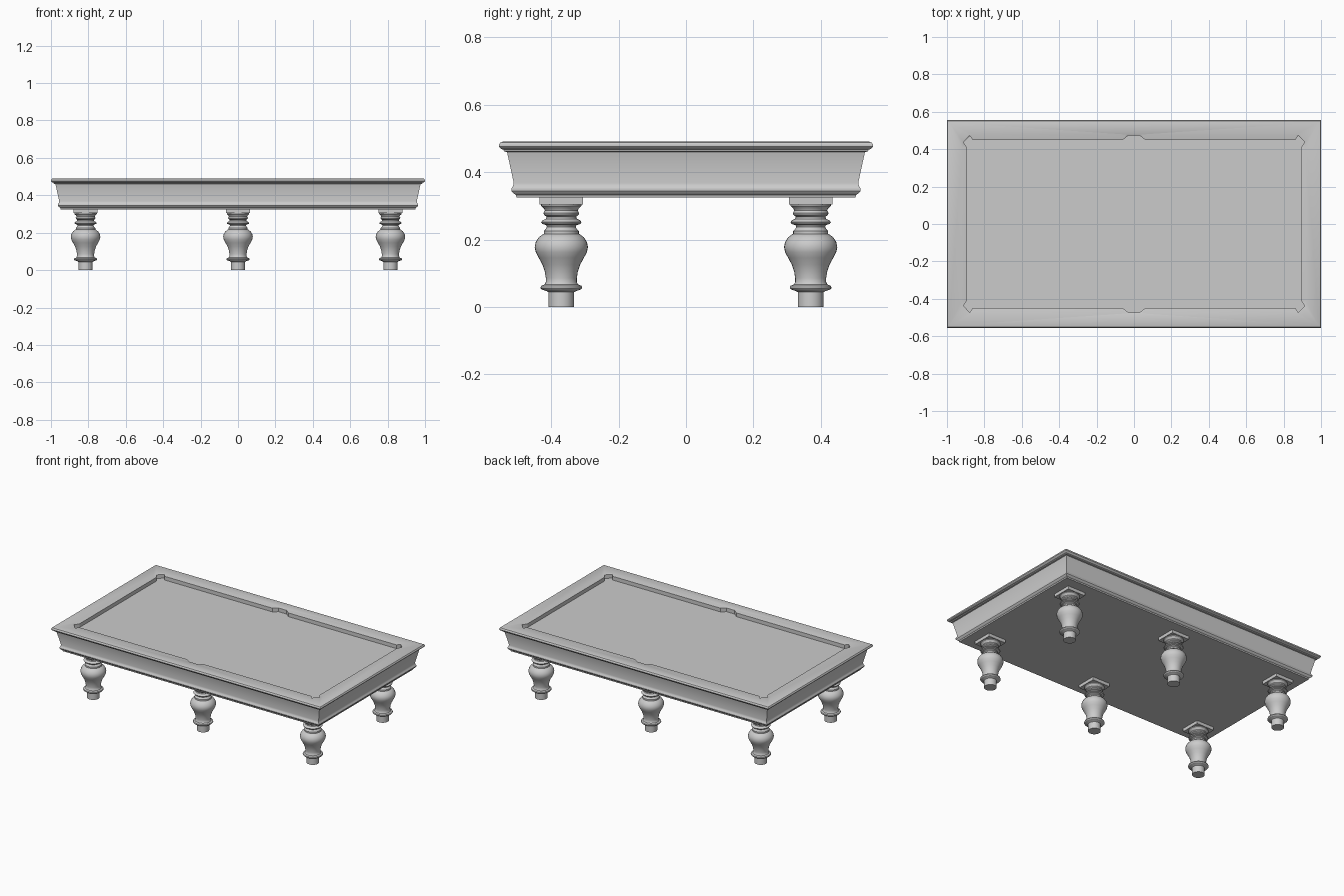
import bpy, bmesh, math

cube = bpy.data.objects.get("Cube")
if cube:
    bpy.data.objects.remove(cube, do_unlink=True)

grey = bpy.data.materials.new("plain_grey")
grey.use_nodes = True
grey.diffuse_color = (0.6, 0.6, 0.6, 1)
grey.node_tree.nodes["Principled BSDF"].inputs["Base Color"].default_value = (0.6, 0.6, 0.6, 1)


def finish(bm, name, location=(0, 0, 0)):
    bmesh.ops.recalc_face_normals(bm, faces=bm.faces)
    mesh = bpy.data.meshes.new(name)
    bm.to_mesh(mesh)
    bm.free()
    mesh.materials.append(grey)
    obj = bpy.data.objects.new(name, mesh)
    bpy.context.collection.objects.link(obj)
    obj.location = location
    bpy.ops.object.select_all(action="DESELECT")
    obj.select_set(True)
    bpy.context.view_layer.objects.active = obj
    bpy.ops.object.shade_smooth_by_angle(angle=math.radians(32))
    return obj


def add_loop(bm, points, z):
    return [bm.verts.new((x, y, z)) for x, y in points]


def bridge(bm, a, b):
    n = len(a)
    for i in range(n):
        j = (i + 1) % n
        bm.faces.new((a[i], a[j], b[j], b[i]))


def mirrored(quarter):
    """Closed outline from one quarter, running from the x middle to the y middle."""
    right = quarter + [(x, -y) for x, y in reversed(quarter)]
    return right + [(-x, -y) for x, y in right]


# Table body: rectangular sweep of the cabinet and rail moulding
LENGTH_EXTRA = 0.445
BODY = [(0.503, 0.325), (0.505, 0.333), (0.513, 0.338), (0.518, 0.345),
        (0.518, 0.352), (0.514, 0.358), (0.511, 0.368), (0.531, 0.460),
        (0.540, 0.462), (0.542, 0.467), (0.550, 0.470), (0.555, 0.476),
        (0.555, 0.482), (0.551, 0.488), (0.543, 0.491)]
bm = bmesh.new()
loops = []
for half, z in BODY:
    x = half + LENGTH_EXTRA
    loops.append(add_loop(bm, [(x, half), (x, -half), (-x, -half), (-x, half)], z))
for lower, upper in zip(loops, loops[1:]):
    bridge(bm, lower, upper)
bm.faces.new(loops[0])

# Rail opening, sloping cushions with pocket mouths, and playing bed
RAIL = [(0.030, 0.478), (0.045, 0.478), (0.865, 0.478),
        (0.882, 0.476), (0.916, 0.442), (0.920, 0.410)]
NOSE = [(0.030, 0.474), (0.060, 0.450), (0.862, 0.450),
        (0.878, 0.472), (0.912, 0.438), (0.892, 0.408)]
rail = add_loop(bm, mirrored(RAIL), 0.491)
nose = add_loop(bm, mirrored(NOSE), 0.487)
bed = add_loop(bm, mirrored(NOSE), 0.462)
bridge(bm, rail, nose)
bridge(bm, nose, bed)
bm.faces.new(bed)


def loop_edges(loop):
    edges = []
    for a, b in zip(loop, loop[1:] + loop[:1]):
        edges.append(bm.edges.get((a, b)) or bm.edges.new((a, b)))
    return edges


bmesh.ops.triangle_fill(bm, use_beauty=True, use_dissolve=False,
                        edges=loop_edges(loops[-1]) + loop_edges(rail))
finish(bm, "table_body")

# Turned leg profile as radius and height
LEG = [(0.038, 0.000), (0.038, 0.044), (0.045, 0.048), (0.058, 0.052),
       (0.062, 0.057), (0.060, 0.063), (0.050, 0.067), (0.046, 0.074),
       (0.046, 0.086), (0.049, 0.105), (0.056, 0.126), (0.067, 0.146),
       (0.076, 0.163), (0.079, 0.178), (0.076, 0.193), (0.067, 0.207),
       (0.055, 0.216), (0.052, 0.217), (0.052, 0.226), (0.047, 0.230),
       (0.043, 0.238), (0.045, 0.243), (0.057, 0.247), (0.060, 0.252),
       (0.056, 0.257), (0.046, 0.262), (0.044, 0.268), (0.051, 0.273),
       (0.053, 0.279), (0.049, 0.286), (0.051, 0.292), (0.060, 0.300),
       (0.060, 0.308)]
SIDES = 32


def make_leg(name, x, y):
    bm = bmesh.new()
    rings = []
    for radius, z in LEG:
        circle = [(radius * math.cos(math.tau * i / SIDES),
                   radius * math.sin(math.tau * i / SIDES)) for i in range(SIDES)]
        rings.append(add_loop(bm, circle, z))
    for lower, upper in zip(rings, rings[1:]):
        bridge(bm, lower, upper)
    bm.faces.new(rings[0])
    bm.faces.new(rings[-1])
    finish(bm, name, (x, y, 0))


# Square plinth that joins a leg to the cabinet
def make_plinth(name, x, y):
    bm = bmesh.new()
    bmesh.ops.create_cube(bm, size=1)
    bmesh.ops.scale(bm, vec=(0.13, 0.13, 0.022), verts=bm.verts)
    finish(bm, name, (x, y, 0.315))


for row, y in (("front", -0.37), ("back", 0.37)):
    for side, x in (("right", -0.815), ("middle", 0), ("left", 0.815)):
        make_leg(f"{row}_{side}_leg", x, y)
        make_plinth(f"{row}_{side}_plinth", x, y)
